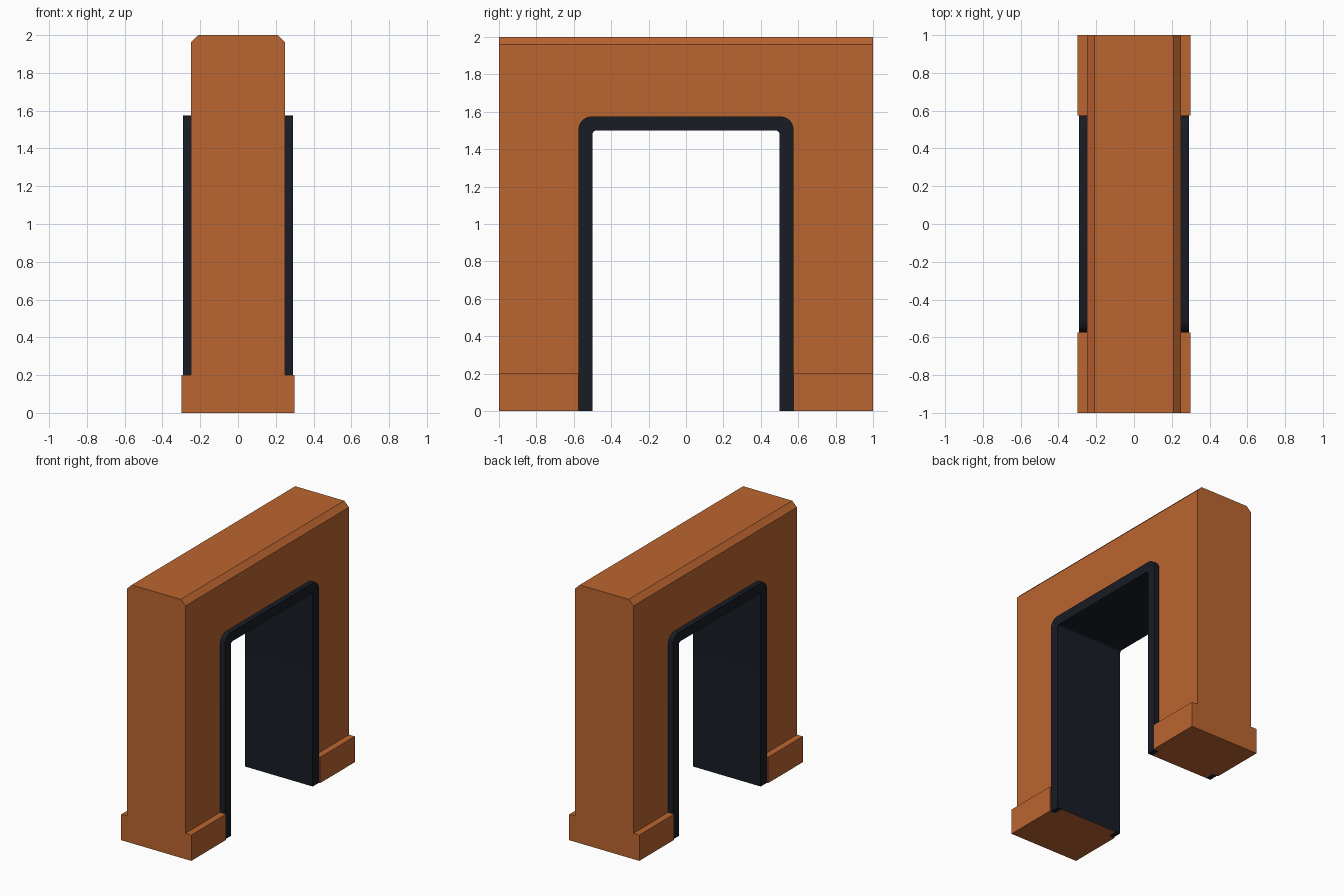
import bpy, bmesh
from math import sin, cos, pi

if "Cube" in bpy.data.objects:
    bpy.data.objects.remove(bpy.data.objects["Cube"])


def material(name, color):
    m = bpy.data.materials.new(name)
    m.diffuse_color = color
    m.use_nodes = True
    m.node_tree.nodes["Principled BSDF"].inputs["Base Color"].default_value = m.diffuse_color
    return m


orange = material("orange_paint", (0.5, 0.13, 0.03, 1))
dark = material("dark_trim", (0.009, 0.012, 0.018, 1))


def arch(half, top, r, n=6):
    """Rounded doorway outline in (y, z), from the left foot to the right foot."""
    left = [(-half + r - r * cos(a), top - r + r * sin(a))
            for a in (i * pi / 2 / n for i in range(n + 1))]
    right = [(-y, z) for y, z in reversed(left)]
    return [(-half, 0)] + left + right + [(half, 0)]


def prism(name, profile, x0, x1, mats, mirror=(), edit=None):
    """Extrude a (y, z) profile along x."""
    bm = bmesh.new()
    face = bm.faces.new([bm.verts.new((x0, y, z)) for y, z in profile])
    ext = bmesh.ops.extrude_face_region(bm, geom=[face])["geom"]
    moved = [g for g in ext if isinstance(g, bmesh.types.BMVert)]
    bmesh.ops.translate(bm, verts=moved, vec=(x1 - x0, 0, 0))
    bmesh.ops.recalc_face_normals(bm, faces=bm.faces)
    if edit:
        edit(bm)
    me = bpy.data.meshes.new(name)
    bm.to_mesh(me)
    bm.free()
    for m in mats:
        me.materials.append(m)
    ob = bpy.data.objects.new(name, me)
    bpy.context.collection.objects.link(ob)
    if mirror:
        mod = ob.modifiers.new("mirror", 'MIRROR')
        mod.use_axis = mirror
        mod.use_mirror_merge = False
    bpy.ops.object.select_all(action='DESELECT')
    ob.select_set(True)
    bpy.context.view_layer.objects.active = ob
    bpy.ops.object.shade_smooth_by_angle(angle=0.6)
    return ob


inner = arch(0.5, 1.5, 0.02)
outer = arch(0.575, 1.575, 0.07)


# Wall: dark lining inside the doorway, chamfered long top edges
def finish_wall(bm):
    bm.normal_update()
    for f in bm.faces:
        c = f.calc_center_median()
        if abs(f.normal.x) < 0.5 and abs(c.y) < 0.51 and c.z < 1.51:
            f.material_index = 1
    edges = [e for e in bm.edges
             if all(v.co.z > 1.99 for v in e.verts)
             and abs(e.verts[0].co.y - e.verts[1].co.y) > 1]
    bmesh.ops.bevel(bm, geom=edges, offset=0.04, segments=1,
                    affect='EDGES', material=0)


prism("wall", inner + [(1, 0), (1, 2), (-1, 2), (-1, 0)], -0.25, 0.25,
      [orange, dark], edit=finish_wall)

# Raised door trim on both sides of the wall
prism("door_trim", inner + outer[::-1], 0.25, 0.29, [dark],
      mirror=(True, False, False))

# Plinth strips at the foot of each jamb
prism("plinth", [(0.575, 0), (1, 0), (1, 0.2), (0.575, 0.2)], 0.25, 0.3,
      [orange], mirror=(True, True, False))
